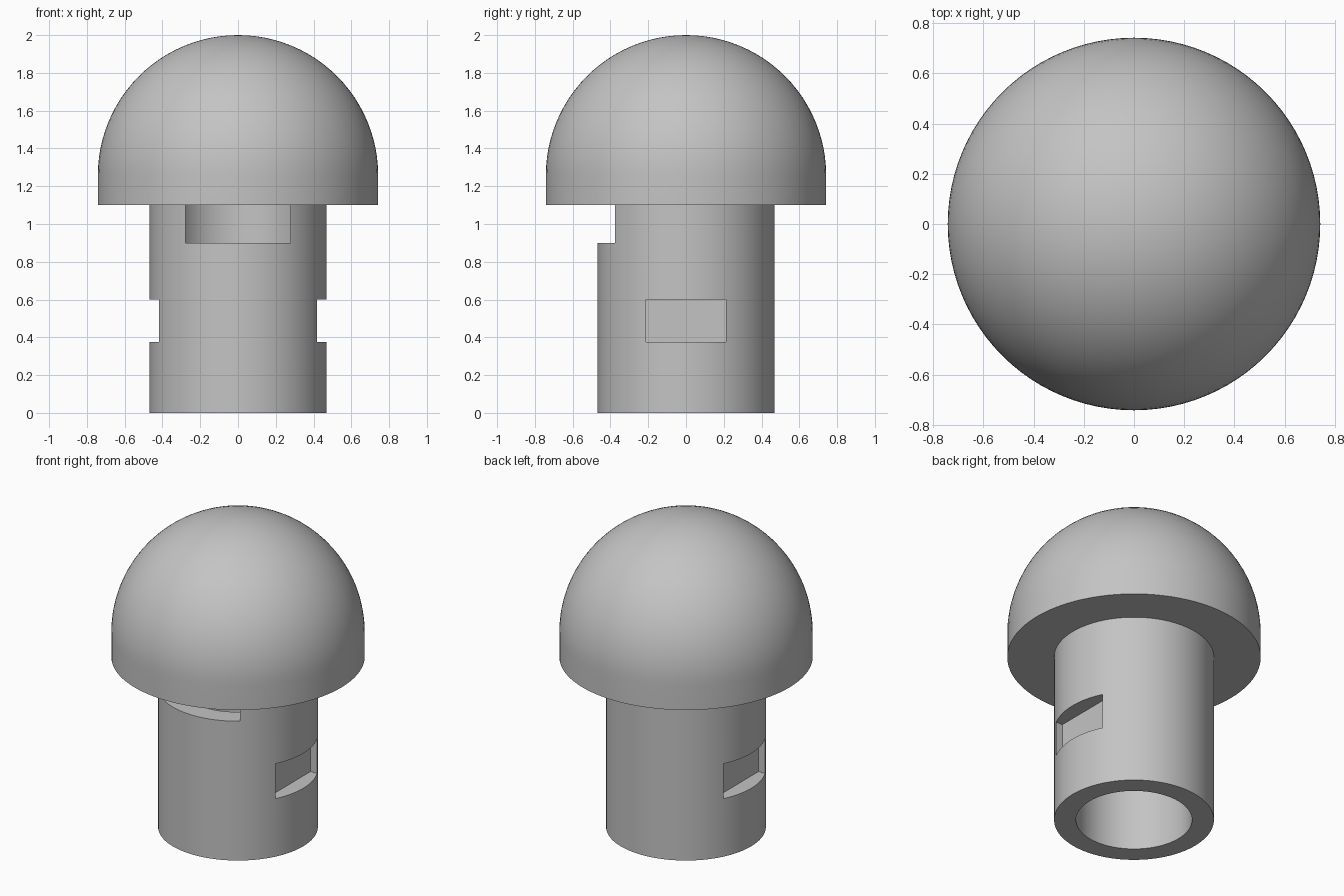
import bpy, bmesh, math
from mathutils import Matrix

if "Cube" in bpy.data.objects:
    bpy.data.objects.remove(bpy.data.objects["Cube"])

SEGMENTS = 96

grey = bpy.data.materials.new("mid_grey")
grey.diffuse_color = (0.55, 0.55, 0.55, 1)
grey.use_nodes = True
grey.node_tree.nodes["Principled BSDF"].inputs["Base Color"].default_value = grey.diffuse_color


def lathe(name, profile, closed=False):
    """Revolve an (r, z) profile around the z axis."""
    bm = bmesh.new()
    verts = [bm.verts.new((r, 0, z)) for r, z in profile]
    edges = [bm.edges.new(pair) for pair in zip(verts, verts[1:])]
    if closed:
        edges.append(bm.edges.new((verts[-1], verts[0])))
    bmesh.ops.spin(bm, geom=verts + edges, cent=(0, 0, 0), axis=(0, 0, 1),
                   angle=2 * math.pi, steps=SEGMENTS, use_duplicate=False)
    bmesh.ops.remove_doubles(bm, verts=bm.verts, dist=1e-4)
    bmesh.ops.recalc_face_normals(bm, faces=bm.faces)
    mesh = bpy.data.meshes.new(name)
    bm.to_mesh(mesh)
    bm.free()
    mesh.materials.append(grey)
    obj = bpy.data.objects.new(name, mesh)
    bpy.context.collection.objects.link(obj)
    return obj


def activate(obj):
    bpy.ops.object.select_all(action='DESELECT')
    obj.select_set(True)
    bpy.context.view_layer.objects.active = obj


def cut_box(target, low, high):
    """Subtract an axis-aligned box from the target."""
    size = [b - a for a, b in zip(low, high)]
    centre = [(a + b) / 2 for a, b in zip(low, high)]
    bm = bmesh.new()
    bmesh.ops.create_cube(bm, size=1, matrix=Matrix.Translation(centre) @ Matrix.Diagonal((*size, 1)))
    mesh = bpy.data.meshes.new("cutter")
    bm.to_mesh(mesh)
    bm.free()
    mesh.materials.append(grey)
    cutter = bpy.data.objects.new("cutter", mesh)
    bpy.context.collection.objects.link(cutter)
    cutter.hide_render = True
    mod = target.modifiers.new("cut", 'BOOLEAN')
    mod.operation = 'DIFFERENCE'
    mod.solver = 'EXACT'
    mod.object = cutter
    activate(target)
    bpy.ops.object.modifier_apply(modifier=mod.name)
    bpy.data.objects.remove(cutter)


# Domed cap: flat underside, short straight rim, hemisphere
R, RIM, DOME = 0.742, 1.10, 1.258
arc = [(R * math.cos(a), DOME + R * math.sin(a))
       for a in (math.pi / 2 * i / 24 for i in range(24))]
cap = lathe("domed_cap", [(0, RIM), (R, RIM)] + arc + [(0, 2.0)])

# Hollow tubular stem
stem = lathe("hollow_stem", [(0.34, 0), (0.468, 0), (0.468, RIM), (0.34, RIM)], closed=True)

# Side pockets, and the front window under the cap that opens into the bore
cut_box(stem, (0.37, -0.212, 0.375), (0.6, 0.212, 0.6))
cut_box(stem, (-0.6, -0.212, 0.375), (-0.37, 0.212, 0.6))
cut_box(stem, (-0.278, -0.6, 0.9), (0.278, 0, 1.2))

for obj in (cap, stem):
    activate(obj)
    bpy.ops.object.shade_smooth_by_angle(angle=math.radians(30))
